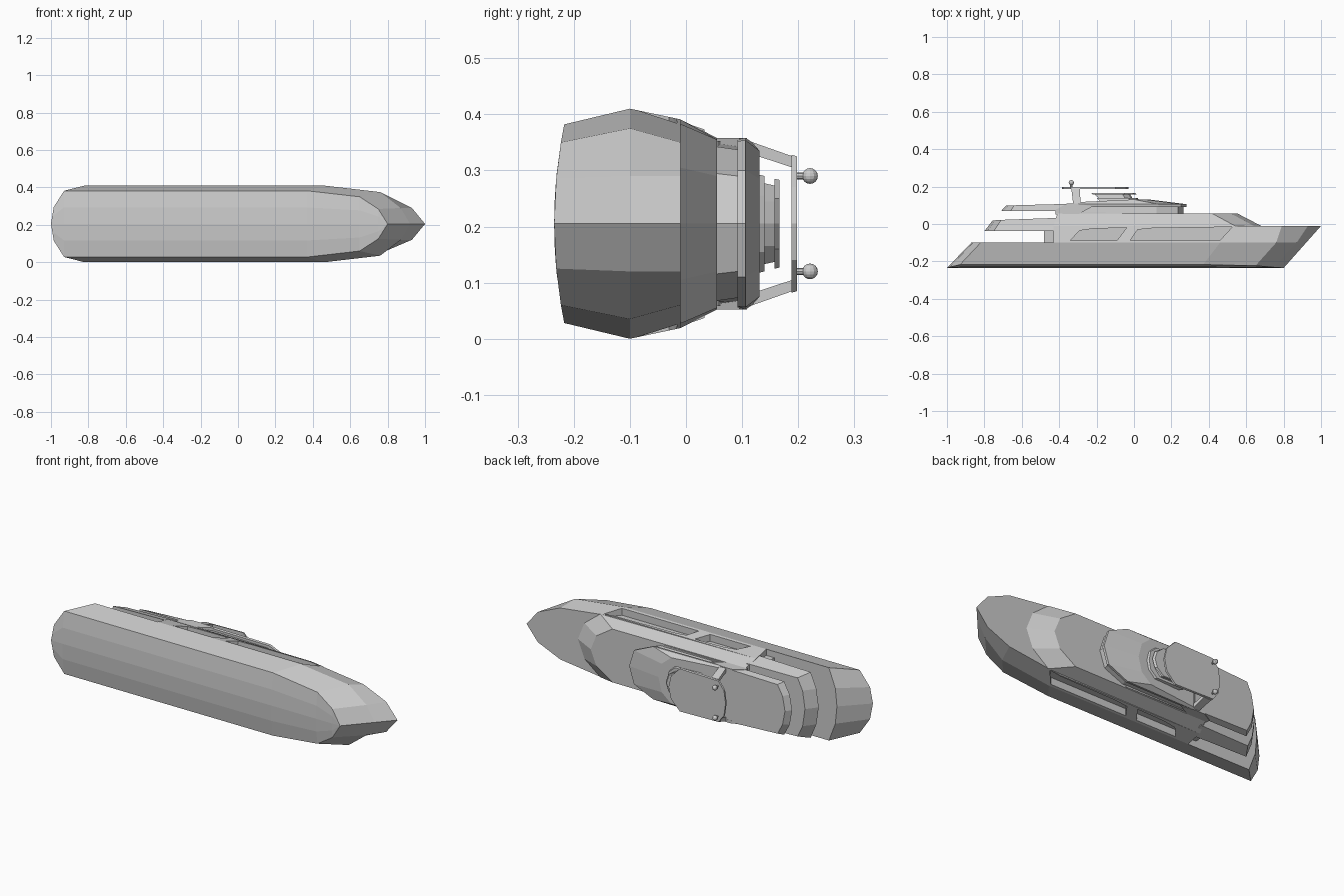
import bpy, bmesh

# The yacht lies on its side: length = x, its height = y, its beam = z about ZC
ZC = 0.205


def finish(name, bm):
    bmesh.ops.remove_doubles(bm, verts=bm.verts, dist=1e-5)
    bmesh.ops.recalc_face_normals(bm, faces=bm.faces)
    me = bpy.data.meshes.new(name)
    bm.to_mesh(me)
    bm.free()
    ob = bpy.data.objects.new(name, me)
    bpy.context.collection.objects.link(ob)
    return ob


def level(y, pts):
    """Half outline stern to bow at one height."""
    return [(x, y, w) for x, w in pts]


def loft(name, levels, cap_start=True):
    """Stack mirrored half outlines into a closed body."""
    bm = bmesh.new()
    loops = []
    for pts in levels:
        full = list(pts) + [(x, y, -w) for x, y, w in reversed(pts)]
        loops.append([bm.verts.new((x, y, ZC + w)) for x, y, w in full])
    n = len(loops[0])
    for a, b in zip(loops, loops[1:]):
        for i in range(n):
            j = (i + 1) % n
            bm.faces.new((a[i], a[j], b[j], b[i]))
    if cap_start:
        bm.faces.new(loops[0][::-1])
    bm.faces.new(loops[-1])
    return finish(name, bm)


def prism(name, profile, w0, w1):
    """Side profile (x, y) extruded across the beam from w0 to w1."""
    bm = bmesh.new()
    a = [bm.verts.new((x, y, ZC + w0)) for x, y in profile]
    b = [bm.verts.new((x, y, ZC + w1)) for x, y in profile]
    bm.faces.new(a)
    bm.faces.new(b[::-1])
    for i in range(len(a)):
        j = (i + 1) % len(a)
        bm.faces.new((a[i], a[j], b[j], b[i]))
    return finish(name, bm)


# Lower hull with shallow rounded bottom
chine = [(-1, 0), (-0.985, 0.09), (-0.93, 0.177), (0.37, 0.177),
         (0.65, 0.145), (0.75, 0.08), (0.8, 0)]


def bottom(s):
    return [(x, -0.235 + 0.018 * (w * s / 0.177) ** 2, w * s) for x, w in chine]


knuckle = [(-0.87, 0), (-0.86, 0.1), (-0.82, 0.205), (0.46, 0.205),
           (0.76, 0.17), (0.87, 0.085), (0.92, 0)]
loft("lower_hull", [bottom(0), bottom(0.5), bottom(1), level(-0.1, knuckle)],
     cap_start=False)

# Upper hull with raised bow
upper = loft("upper_hull", [
    level(-0.1, [(-0.43, 0), (-0.43, 0.205)] + knuckle[3:]),
    level(-0.01, [(-0.43, 0), (-0.43, 0.186), (0.46, 0.186),
                  (0.79, 0.145), (0.93, 0.085), (1, 0)])])

# Side window recesses
windows = ([(-0.34, -0.087), (-0.29, -0.035), (-0.22, -0.025), (-0.04, -0.02), (-0.09, -0.087)],
           [(-0.02, -0.087), (0.02, -0.03), (0.1, -0.022), (0.525, -0.016), (0.46, -0.087)])
for i, prof in enumerate(windows):
    for side in (1, -1):
        cut = prism("window_cutter_%d" % i, prof, side * 0.163, side * 0.25)
        cut.hide_render = True
        cut.hide_set(True)
        mod = upper.modifiers.new("window", 'BOOLEAN')
        mod.operation = 'DIFFERENCE'
        mod.solver = 'EXACT'
        mod.object = cut

# Saloon bulkhead and side wings on the aft deck
prism("saloon_wall", [(-0.44, -0.1), (-0.44, -0.03), (-0.4, -0.03), (-0.4, -0.1)], -0.17, 0.17)
for side in (1, -1):
    prism("aft_wing", [(-0.48, -0.1), (-0.48, -0.03), (-0.42, -0.03), (-0.42, -0.1)],
          side * 0.15, side * 0.17)

# Main deckhouse with sloping front
loft("main_deckhouse", [
    level(-0.01, [(-0.43, 0), (-0.43, 0.186), (0.54, 0.178), (0.64, 0.1), (0.68, 0)]),
    level(0.055, [(-0.41, 0), (-0.41, 0.153), (0.42, 0.15), (0.52, 0.085), (0.555, 0)])])

# Aft overhanging decks
loft("lower_aft_deck", [
    level(-0.038, [(-0.8, 0), (-0.785, 0.1), (-0.75, 0.185), (-0.4, 0.192), (-0.4, 0)]),
    [(-0.755, 0.02, 0), (-0.74, 0.02, 0.1), (-0.71, 0.022, 0.165),
     (-0.4, 0.033, 0.168), (-0.4, 0.033, 0)]])
loft("upper_aft_deck", [
    level(0.07, [(-0.71, 0), (-0.695, 0.085), (-0.66, 0.15), (-0.3, 0.153), (-0.3, 0)]),
    [(-0.685, 0.098, 0), (-0.67, 0.098, 0.08), (-0.64, 0.1, 0.138),
     (-0.3, 0.109, 0.15), (-0.3, 0.109, 0)]])

# Upper deckhouse behind recessed windows
loft("upper_deckhouse", [
    level(0.05, [(-0.41, 0), (-0.41, 0.145), (0.12, 0.138), (0.235, 0.09), (0.265, 0)]),
    level(0.092, [(-0.38, 0), (-0.38, 0.14), (0.12, 0.132), (0.235, 0.085), (0.265, 0)])])
for side in (1, -1):
    prism("deckhouse_side", [(-0.42, 0.05), (-0.42, 0.075), (-0.36, 0.109), (-0.3, 0.109),
                             (-0.22, 0.095), (-0.3, 0.05)], side * 0.138, side * 0.153)
prism("lower_sill", [(-0.3, 0.053), (-0.3, 0.062), (0.1, 0.057), (0.1, 0.053)], -0.147, 0.147)

# Wide brow roof, rising toward the stern
loft("brow_roof", [
    level(0.092, [(-0.3, 0), (-0.3, 0.15), (0.13, 0.147), (0.25, 0.095), (0.28, 0)]),
    level(0.106, [(-0.3, 0), (-0.3, 0.153), (0.13, 0.149), (0.25, 0.095), (0.28, 0)]),
    [(-0.28, 0.118, 0), (-0.28, 0.118, 0.145), (0.0, 0.131, 0.13),
     (0.06, 0.131, 0.08), (0.08, 0.131, 0)]])

# Sundeck console and windscreen slabs
loft("sundeck_console", [
    level(0.12, [(-0.18, 0), (-0.18, 0.09), (-0.02, 0.09), (0.02, 0.05), (0.03, 0)]),
    level(0.14, [(-0.2, 0), (-0.2, 0.085), (-0.03, 0.085), (0.01, 0.05), (0.02, 0)])])
loft("windscreen", [
    level(0.14, [(-0.19, 0), (-0.19, 0.072), (-0.05, 0.072), (-0.02, 0.04), (-0.01, 0)]),
    level(0.158, [(-0.21, 0), (-0.21, 0.068), (-0.06, 0.068), (-0.03, 0.04), (-0.02, 0)])])
loft("windscreen_cap", [
    level(0.158, [(-0.22, 0), (-0.22, 0.08), (-0.05, 0.08), (0.0, 0.045), (0.015, 0)]),
    level(0.167, [(-0.23, 0), (-0.23, 0.078), (-0.05, 0.078), (-0.01, 0.045), (0.005, 0)])])

# Hardtop and its side supports
loft("hardtop", [
    level(0.188, [(-0.385, 0), (-0.375, 0.07), (-0.34, 0.118), (-0.1, 0.123),
                  (-0.045, 0.065), (-0.03, 0)]),
    level(0.198, [(-0.385, 0), (-0.375, 0.07), (-0.34, 0.115), (-0.1, 0.12),
                  (-0.045, 0.065), (-0.03, 0)])])
for side in (1, -1):
    bm = bmesh.new()
    rings = []
    for y, x0, x1, wa, wb in ((0.105, -0.325, -0.285, 0.128, 0.15),
                              (0.19, -0.335, -0.29, 0.1, 0.12)):
        rings.append([bm.verts.new((x, y, ZC + side * w)) for x, w in
                      ((x0, wa), (x1, wa), (x1, wb), (x0, wb))])
    for i in range(4):
        j = (i + 1) % 4
        bm.faces.new((rings[0][i], rings[0][j], rings[1][j], rings[1][i]))
    bm.faces.new(rings[0])
    bm.faces.new(rings[1])
    finish("hardtop_support", bm)

    # Radar domes on short stems
    z = ZC + side * 0.085
    bpy.ops.mesh.primitive_cylinder_add(vertices=8, radius=0.006, depth=0.024,
                                        location=(-0.335, 0.206, z), rotation=(1.5708, 0, 0))
    bpy.context.object.name = "dome_stem"
    bpy.ops.mesh.primitive_uv_sphere_add(segments=12, ring_count=8, radius=0.014,
                                         location=(-0.335, 0.221, z))
    bpy.context.object.name = "radar_dome"
